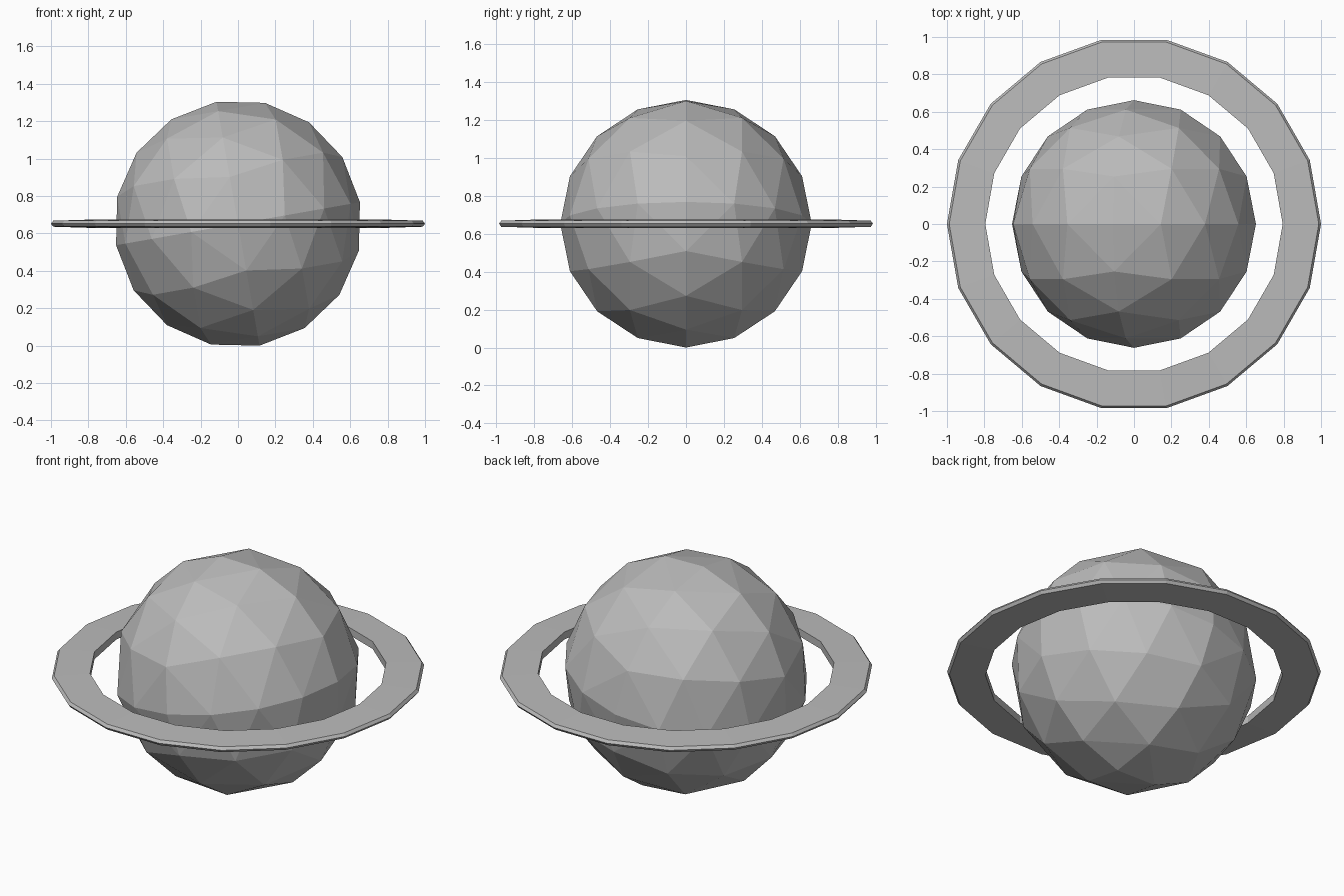
import bpy, bmesh, math
from mathutils import Vector, Matrix

cube = bpy.data.objects.get("Cube")
if cube:
    bpy.data.objects.remove(cube, do_unlink=True)

CENTRE_Z = 0.652
RADIUS = 0.662
TILT = math.radians(10)
RING_SIDES = 18


def make_material(name, value):
    mat = bpy.data.materials.new(name)
    mat.use_nodes = True
    colour = (value, value, value, 1)
    mat.diffuse_color = colour
    mat.node_tree.nodes["Principled BSDF"].inputs["Base Color"].default_value = colour
    return mat


def add_object(name, bm, mat):
    bmesh.ops.recalc_face_normals(bm, faces=bm.faces)
    mesh = bpy.data.meshes.new(name)
    bm.to_mesh(mesh)
    bm.free()
    mesh.materials.append(mat)
    obj = bpy.data.objects.new(name, mesh)
    obj.location.z = CENTRE_Z
    bpy.context.collection.objects.link(obj)
    return obj


grey = make_material("stone grey", 0.5)

# Planet: an octahedron with four steps per edge, rounded to a faceted ball
bm = bmesh.new()
steps = 4
span = range(-steps, steps + 1)
for i in span:
    for j in span:
        for k in span:
            if abs(i) + abs(j) + abs(k) == steps:
                point = Vector([math.copysign(abs(c) ** 0.8, c) for c in (i, j, k)])
                bm.verts.new(point.normalized() * RADIUS)
bmesh.ops.convex_hull(bm, input=bm.verts)
bmesh.ops.rotate(bm, verts=bm.verts, matrix=Matrix.Rotation(-TILT, 3, 'Y'))
add_object("planet", bm, grey)

# Ring: thin flat section with a sharp bevelled rim, turned around the z axis
section = [(0.795, -0.022), (0.988, -0.016), (1.0, 0.0), (0.988, 0.016), (0.795, 0.022)]
bm = bmesh.new()
verts = [bm.verts.new((r, 0, z)) for r, z in section]
edges = [bm.edges.new((a, b)) for a, b in zip(verts, verts[1:] + verts[:1])]
bmesh.ops.spin(bm, geom=verts + edges, axis=(0, 0, 1), cent=(0, 0, 0),
               angle=math.tau, steps=RING_SIDES, use_merge=False)
bmesh.ops.remove_doubles(bm, verts=bm.verts, dist=0.0005)
add_object("planet_ring", bm, grey)
